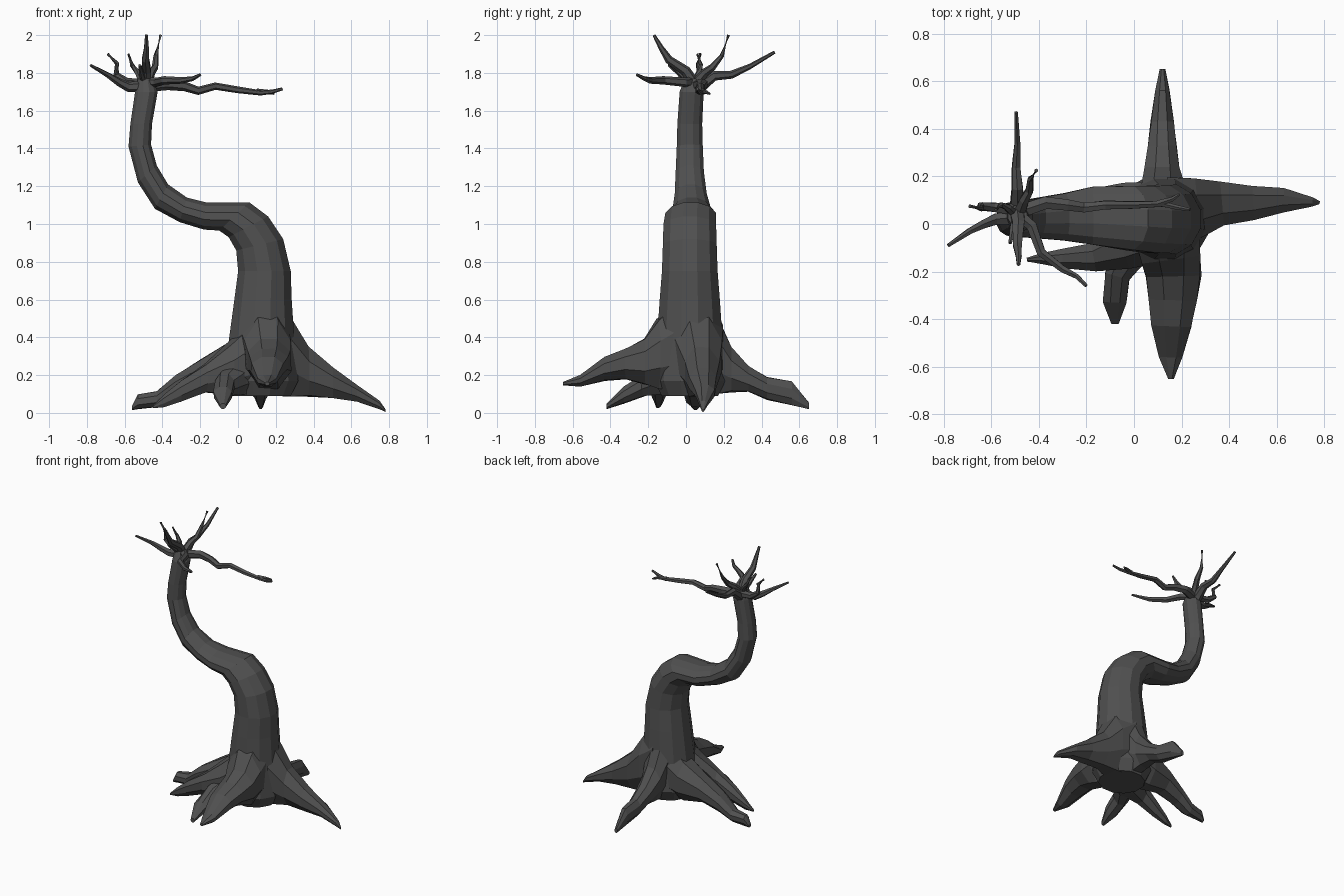
import bpy, bmesh, math, random
from mathutils import Vector

random.seed(4)
bark = bpy.data.materials.new("dark_bark")
bark.diffuse_color = (0.08, 0.08, 0.08, 1)


def loft(name, rings, sides, jitter=0.0):
    """Skin elliptical rings given as (centre, half-axis u, half-axis v)."""
    bm = bmesh.new()
    loops = []
    for c, u, v in rings:
        loop = []
        for k in range(sides):
            a = 2 * math.pi * (k + 0.5) / sides
            s = 1 + random.uniform(-jitter, jitter)
            loop.append(bm.verts.new(c + s * (math.cos(a) * u + math.sin(a) * v)))
        loops.append(loop)
    for p, q in zip(loops, loops[1:]):
        for k in range(sides):
            n = (k + 1) % sides
            bm.faces.new((p[k], p[n], q[n], q[k]))
    bm.faces.new(loops[0][::-1])
    bm.faces.new(loops[-1])
    bmesh.ops.recalc_face_normals(bm, faces=bm.faces)
    me = bpy.data.meshes.new(name)
    bm.to_mesh(me)
    bm.free()
    me.materials.append(bark)
    ob = bpy.data.objects.new(name, me)
    bpy.context.collection.objects.link(ob)
    return ob


def root(name, stations):
    """Stations: x, y, underside z, top z, half width."""
    rings = []
    for i, (x, y, lo, hi, w) in enumerate(stations):
        a, b = stations[max(i - 1, 0)], stations[min(i + 1, len(stations) - 1)]
        d = Vector((b[0] - a[0], b[1] - a[1], 0)).normalized()
        side = Vector((-d.y, d.x, 0))
        rings.append((Vector((x, y, (lo + hi) / 2)), side * w * 1.06,
                      Vector((0, 0, (hi - lo) / 2 * 1.06))))
    return loft(name, rings, 8, 0.06)


def branch(name, pts, r0, r1):
    """Thin crooked tube tapering from r0 to r1."""
    pts = [Vector(p) for p in pts]
    rings = []
    for i, p in enumerate(pts):
        d = (pts[min(i + 1, len(pts) - 1)] - pts[max(i - 1, 0)]).normalized()
        ref = Vector((0, 0, 1)) if abs(d.z) < 0.9 else Vector((0, 1, 0))
        u = d.cross(ref).normalized()
        r = r0 + (r1 - r0) * i / (len(pts) - 1)
        rings.append((p, u * r, d.cross(u) * r))
    return loft(name, rings, 6, 0.08)


# S-shaped trunk: outer edge x,z / inner edge x,z / y centre / y half width
trunk = [
    (-0.03, 0.09, 0.28, 0.09, 0.02, 0.15), (-0.07, 0.17, 0.32, 0.17, 0.02, 0.19),
    (-0.05, 0.38, 0.30, 0.38, 0.02, 0.175), (-0.02, 0.60, 0.285, 0.60, 0.02, 0.16),
    (0.0, 0.75, 0.28, 0.75, 0.02, 0.148), (-0.01, 0.86, 0.24, 0.92, 0.02, 0.143),
    (-0.05, 0.93, 0.16, 1.04, 0.02, 0.14), (-0.10, 0.965, 0.06, 1.115, 0.025, 0.135),
    (-0.18, 0.97, -0.17, 1.115, 0.035, 0.122), (-0.31, 1.01, -0.27, 1.14, 0.03, 0.1),
    (-0.44, 1.08, -0.37, 1.21, 0.025, 0.085), (-0.53, 1.22, -0.43, 1.31, 0.02, 0.075),
    (-0.58, 1.41, -0.46, 1.42, 0.02, 0.069), (-0.57, 1.53, -0.455, 1.53, 0.02, 0.066),
    (-0.545, 1.70, -0.425, 1.70, 0.03, 0.064), (-0.53, 1.77, -0.45, 1.77, 0.035, 0.042),
]
loft("trunk", [(Vector(((a + c) / 2, y, (b + d) / 2)),
                Vector(((c - a) / 2, 0, (d - b) / 2)) * 1.03, Vector((0, h * 1.03, 0)))
               for a, b, c, d, y, h in trunk], 12)

# Spreading roots
root("right_root", [(0.15, 0.06, 0.1, 0.62, 0.14), (0.27, 0.07, 0.09, 0.51, 0.13),
                    (0.37, 0.085, 0.09, 0.35, 0.095), (0.50, 0.09, 0.08, 0.24, 0.075),
                    (0.63, 0.1, 0.06, 0.15, 0.05), (0.75, 0.093, 0.02, 0.065, 0.02),
                    (0.78, 0.09, 0.005, 0.02, 0.006)])
root("back_root", [(0.12, 0.08, 0.1, 0.6, 0.12), (0.12, 0.17, 0.1, 0.50, 0.09),
                   (0.12, 0.24, 0.11, 0.35, 0.075), (0.12, 0.33, 0.11, 0.25, 0.06),
                   (0.12, 0.43, 0.07, 0.19, 0.05), (0.12, 0.56, 0.04, 0.165, 0.03),
                   (0.12, 0.65, 0.02, 0.055, 0.012)])
root("front_root", [(0.14, -0.03, 0.12, 0.6, 0.14), (0.16, -0.15, 0.13, 0.49, 0.125),
                    (0.165, -0.22, 0.15, 0.40, 0.115), (0.165, -0.32, 0.18, 0.345, 0.1),
                    (0.16, -0.43, 0.17, 0.30, 0.085), (0.155, -0.56, 0.14, 0.2, 0.05),
                    (0.155, -0.65, 0.145, 0.165, 0.012)])
root("small_front_root", [(0.06, -0.03, 0.1, 0.38, 0.09), (-0.02, -0.12, 0.1, 0.27, 0.08),
                          (-0.07, -0.22, 0.09, 0.21, 0.055), (-0.08, -0.33, 0.05, 0.14, 0.05),
                          (-0.08, -0.42, 0.02, 0.05, 0.015)])
root("left_front_root", [(0.1, -0.04, 0.1, 0.5, 0.12), (-0.05, -0.1, 0.1, 0.36, 0.1),
                         (-0.17, -0.14, 0.11, 0.26, 0.06), (-0.3, -0.145, 0.06, 0.17, 0.04),
                         (-0.39, -0.145, 0.03, 0.1, 0.022), (-0.45, -0.15, 0.025, 0.04, 0.008)])
root("left_root", [(0.08, 0.04, 0.1, 0.52, 0.14), (-0.05, 0.05, 0.1, 0.38, 0.12),
                   (-0.2, 0.05, 0.12, 0.285, 0.09), (-0.33, 0.05, 0.08, 0.2, 0.07),
                   (-0.43, 0.05, 0.03, 0.115, 0.05), (-0.53, 0.05, 0.02, 0.1, 0.03),
                   (-0.56, 0.05, 0.015, 0.04, 0.015)])

# Bare crooked branches
branch("long_right_branch", [(-0.49, 0.05, 1.73), (-0.37, 0.09, 1.74), (-0.28, 0.08, 1.73),
                             (-0.21, 0.07, 1.705), (-0.12, 0.08, 1.73), (0, 0.08, 1.71),
                             (0.12, 0.085, 1.695), (0.18, 0.07, 1.70), (0.235, 0.06, 1.715)],
       0.032, 0.008)
branch("long_right_twig", [(0.1, 0.085, 1.70), (0.16, 0.105, 1.70), (0.19, 0.125, 1.69)], 0.016, 0.006)
branch("front_right_branch", [(-0.49, 0.04, 1.75), (-0.43, -0.01, 1.75), (-0.39, -0.12, 1.76),
                              (-0.30, -0.19, 1.76), (-0.24, -0.22, 1.77), (-0.2, -0.26, 1.79)],
       0.03, 0.008)
branch("back_branch", [(-0.49, 0.04, 1.70), (-0.49, 0.09, 1.74), (-0.49, 0.15, 1.785),
                       (-0.495, 0.24, 1.79), (-0.49, 0.34, 1.835), (-0.495, 0.47, 1.91)],
       0.038, 0.008)
branch("back_up_branch", [(-0.48, 0.05, 1.74), (-0.46, 0.1, 1.80), (-0.44, 0.14, 1.83),
                          (-0.435, 0.19, 1.89), (-0.41, 0.225, 2.0)], 0.028, 0.008)
branch("front_up_branch", [(-0.49, 0.05, 1.73), (-0.485, 0.0, 1.81), (-0.49, -0.09, 1.87),
                           (-0.485, -0.13, 1.93), (-0.485, -0.17, 2.0)], 0.035, 0.008)
branch("left_branch", [(-0.48, 0.03, 1.73), (-0.58, 0.02, 1.725), (-0.63, 0.0, 1.75),
                       (-0.69, -0.03, 1.79), (-0.78, -0.09, 1.84)], 0.034, 0.008)
branch("left_up_branch", [(-0.49, 0.06, 1.74), (-0.59, 0.07, 1.75), (-0.645, 0.075, 1.79),
                          (-0.64, 0.065, 1.85), (-0.69, 0.075, 1.9)], 0.028, 0.008)
branch("small_left_twig", [(-0.5, 0.04, 1.74), (-0.53, 0.07, 1.80), (-0.56, 0.08, 1.84),
                           (-0.58, 0.06, 1.9)], 0.022, 0.006)
branch("small_front_twig", [(-0.49, 0.04, 1.74), (-0.51, -0.02, 1.79), (-0.52, -0.08, 1.84)],
       0.022, 0.008)
